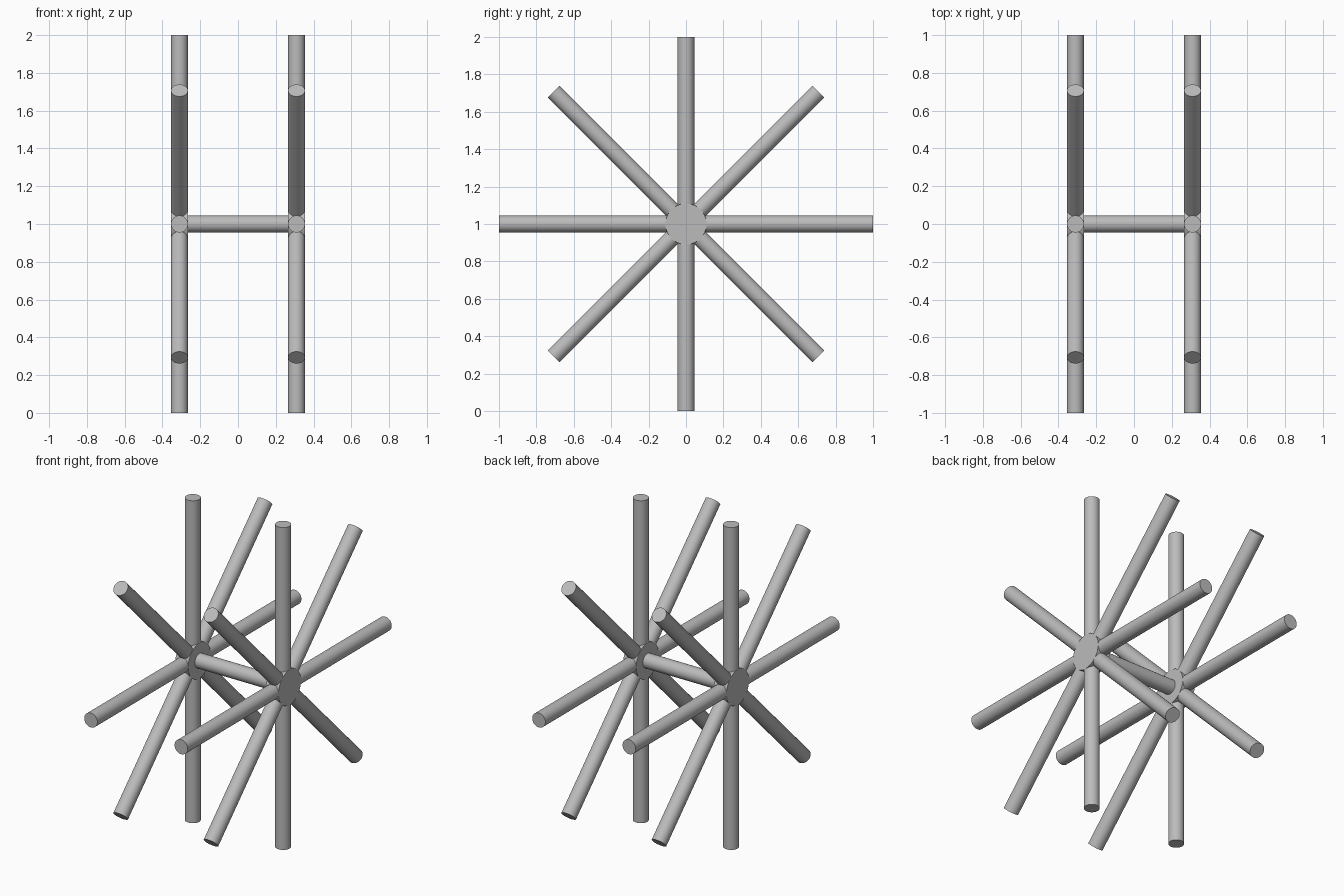
import bpy
from math import pi
from mathutils import Matrix, Vector

cube = bpy.data.objects.get("Cube")
if cube:
    bpy.data.objects.remove(cube, do_unlink=True)

RADIUS = 0.045
SIDE_X = 0.31

grey = bpy.data.materials.new("light_grey")
grey.use_nodes = True
colour = (0.5, 0.5, 0.5, 1)
grey.diffuse_color = colour
grey.node_tree.nodes["Principled BSDF"].inputs["Base Color"].default_value = colour


def rod(name, start, end, radius):
    """Smooth round bar between two points."""
    start, end = Vector(start), Vector(end)
    axis = end - start
    bpy.ops.mesh.primitive_cylinder_add(vertices=32, radius=radius, depth=axis.length)
    obj = bpy.context.object
    obj.name = name
    turn = axis.to_track_quat("Z", "Y").to_matrix().to_4x4()
    obj.data.transform(Matrix.Translation((start + end) / 2) @ turn)
    obj.data.materials.append(grey)
    bpy.ops.object.shade_smooth_by_angle(angle=pi / 6)


# Two rimless wheels, each with four full-length bars crossing at the hub
for side, x in (("right", -SIDE_X), ("left", SIDE_X)):
    centre = Vector((x, 0, 1))
    for i in range(4):
        arm = Matrix.Rotation(i * pi / 4, 3, "X") @ Vector((0, 0, 1))
        rod(f"{side}_spoke_{i + 1}", centre - arm, centre + arm, RADIUS)
    half = Vector((RADIUS, 0, 0))
    rod(f"{side}_hub", centre - half, centre + half, 0.11)

# Axle joining the hubs
rod("axle", (-SIDE_X, 0, 1), (SIDE_X, 0, 1), RADIUS)
